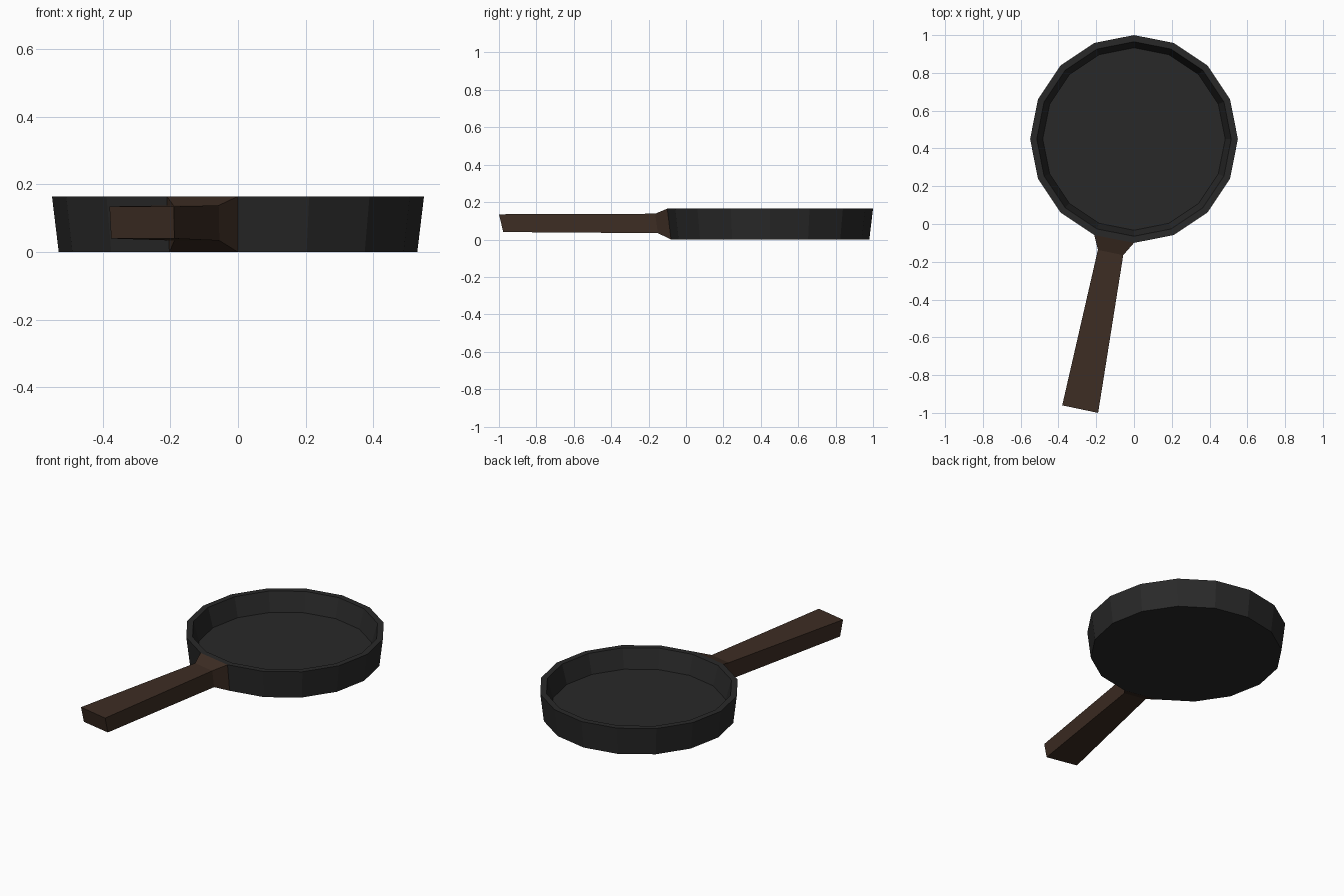
import bpy, bmesh, math

if "Cube" in bpy.data.objects:
    bpy.data.objects.remove(bpy.data.objects["Cube"])

SIDES, CY = 16, 0.45


def material(name, color):
    m = bpy.data.materials.new(name)
    m.diffuse_color = (*color, 1)
    m.use_nodes = True
    m.node_tree.nodes["Principled BSDF"].inputs["Base Color"].default_value = m.diffuse_color
    return m


def ring_point(i, r, z):
    a = -math.pi / 2 - 2 * math.pi * i / SIDES
    return (r * math.cos(a), CY + r * math.sin(a), z)


def loft(name, rings, mat):
    """Skin a list of equal-length rings and cap both ends."""
    bm = bmesh.new()
    loops = [[bm.verts.new(p) for p in ring] for ring in rings]
    n = len(loops[0])
    for a, b in zip(loops, loops[1:]):
        for i in range(n):
            j = (i + 1) % n
            bm.faces.new((a[i], a[j], b[j], b[i]))
    bm.faces.new(loops[0])
    bm.faces.new(loops[-1])
    bmesh.ops.recalc_face_normals(bm, faces=bm.faces)
    me = bpy.data.meshes.new(name)
    bm.to_mesh(me)
    bm.free()
    me.materials.append(mat)
    ob = bpy.data.objects.new(name, me)
    bpy.context.collection.objects.link(ob)
    return ob


iron = material("iron", (0.022, 0.022, 0.022))
wood = material("wood", (0.047, 0.026, 0.017))

# Pan: outer wall, rim, inner wall, floor (radius, height)
profile = [(0.53, 0), (0.55, 0.165), (0.515, 0.165), (0.483, 0.05)]
loft("pan", [[ring_point(i, r, z) for i in range(SIDES)] for r, z in profile], iron)

# Handle: flares from one wall facet to a neck, then widens to the end
base = [ring_point(0, 0.53, 0), ring_point(1, 0.53, 0),
        ring_point(1, 0.55, 0.165), ring_point(0, 0.55, 0.165)]
neck = [(-0.055, -0.15, 0.034), (-0.188, -0.123, 0.034),
        (-0.191, -0.137, 0.138), (-0.057, -0.165, 0.138)]
end = [(-0.188, -0.977, 0.04), (-0.375, -0.939, 0.04),
       (-0.38, -0.96, 0.135), (-0.19, -1.0, 0.135)]
loft("handle", [base, neck, end], wood)
